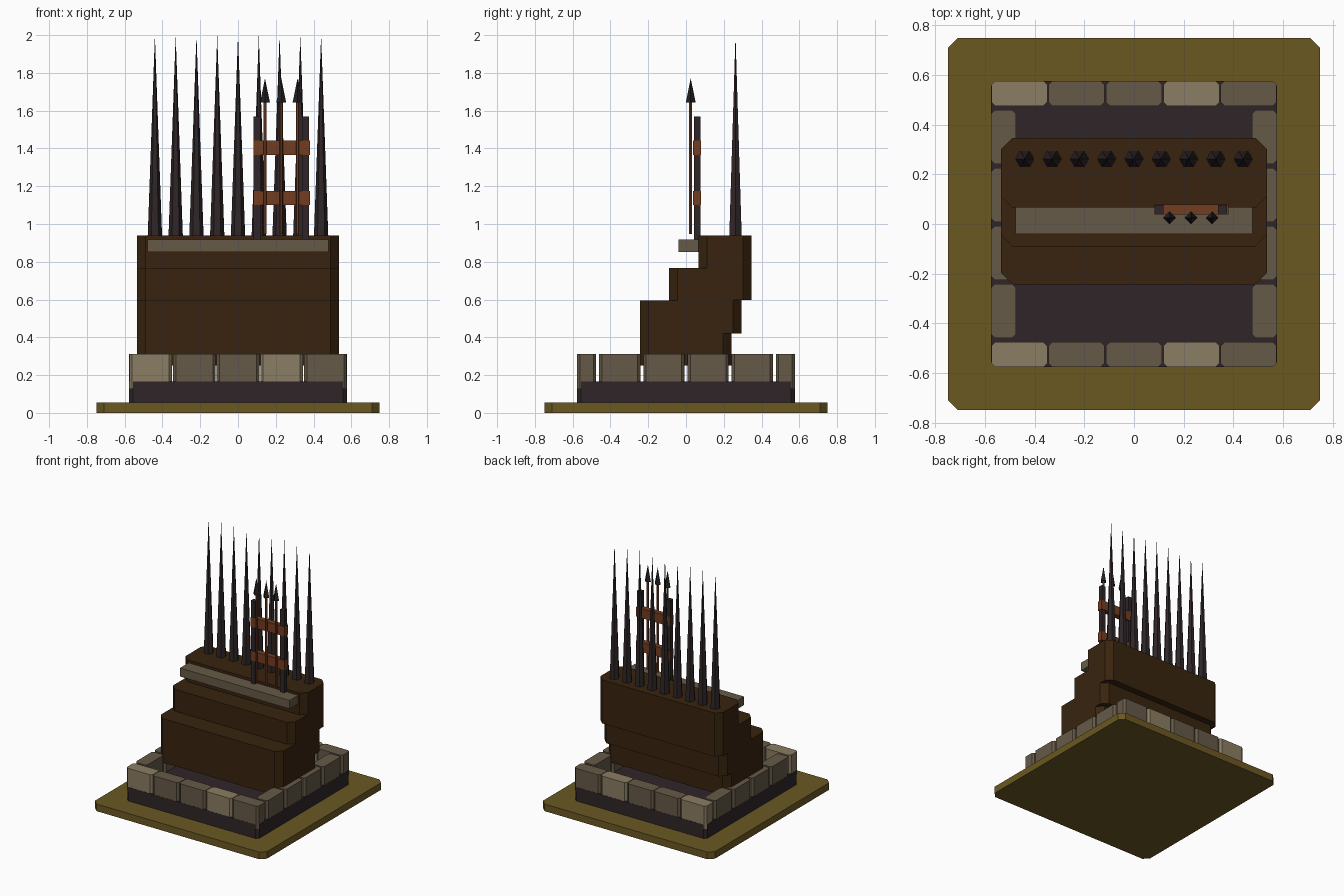
import bpy, bmesh, math

if "Cube" in bpy.data.objects:
    bpy.data.objects.remove(bpy.data.objects["Cube"])


def material(name, hexcol):
    m = bpy.data.materials.new(name)
    lin = []
    for i in (0, 2, 4):
        c = int(hexcol[i:i + 2], 16) / 255
        lin.append(c / 12.92 if c <= 0.04045 else ((c + 0.055) / 1.055) ** 2.4)
    m.diffuse_color = (*lin, 1)
    m.use_nodes = True
    m.node_tree.nodes["Principled BSDF"].inputs["Base Color"].default_value = m.diffuse_color
    return m


OLIVE = material("olive_ground", "6B5822")
DARK = material("dark_iron", "2F2527")
STONE = material("grey_stone", "665A48")
PALE = material("pale_stone", "8A7D63")
WOOD = material("dark_wood", "38240F")
RED = material("red_brown_wood", "733C20")
HEAD = material("black_iron", "232023")


def finish(bm, name, mat):
    bmesh.ops.recalc_face_normals(bm, faces=bm.faces)
    me = bpy.data.meshes.new(name)
    bm.to_mesh(me)
    bm.free()
    me.materials.append(mat)
    ob = bpy.data.objects.new(name, me)
    bpy.context.collection.objects.link(ob)
    return ob


def block(name, mat, x0, x1, y0, y1, z0, z1, c=0.0):
    """Upright box whose four vertical edges are cut by c."""
    if c:
        pts = [(x0 + c, y0), (x1 - c, y0), (x1, y0 + c), (x1, y1 - c),
               (x1 - c, y1), (x0 + c, y1), (x0, y1 - c), (x0, y0 + c)]
    else:
        pts = [(x0, y0), (x1, y0), (x1, y1), (x0, y1)]
    bm = bmesh.new()
    low = [bm.verts.new((x, y, z0)) for x, y in pts]
    top = [bm.verts.new((x, y, z1)) for x, y in pts]
    bm.faces.new(low[::-1])
    bm.faces.new(top)
    n = len(pts)
    for i in range(n):
        j = (i + 1) % n
        bm.faces.new((low[i], low[j], top[j], top[i]))
    return finish(bm, name, mat)


def cone(name, mat, x, y, z0, z1, r0, r1, sides):
    bm = bmesh.new()
    bmesh.ops.create_cone(bm, cap_ends=True, segments=sides, radius1=r0,
                          radius2=r1, depth=z1 - z0)
    # put a corner of the polygon on the x axis
    a = max(bm.verts, key=lambda v: v.co.xy.length).co
    turn = -math.atan2(a.y, a.x)
    c, s = math.cos(turn), math.sin(turn)
    for v in bm.verts:
        px, py = v.co.x, v.co.y
        v.co = (x + c * px - s * py, y + s * px + c * py, v.co.z + (z0 + z1) / 2)
    return finish(bm, name, mat)


# ground slab and plinth
block("ground_slab", OLIVE, -0.75, 0.75, -0.75, 0.75, 0, 0.056, 0.04)
block("plinth", DARK, -0.577, 0.577, -0.577, 0.577, 0.05, 0.165, 0.022)

# ring of stones: five along front and back, four along each side
for side, y in (("front", -0.526), ("back", 0.526)):
    for i in range(5):
        x = (i - 2) * 0.231
        block(f"{side}_stone_{i + 1}", PALE if i in (0, 3) else STONE,
              x - 0.113, x + 0.113, y - 0.05, y + 0.05, 0.13, 0.312, 0.015)
for side, x in (("left", -0.526), ("right", 0.526)):
    for i in range(4):
        y = (i - 1.5) * 0.234
        block(f"{side}_stone_{i + 1}", STONE, x - 0.05, x + 0.05,
              y - 0.109, y + 0.109, 0.13, 0.312, 0.015)

# three overlapping wooden tiers stepping backwards
for i, (y0, y1, z0, z1) in enumerate([(-0.243, 0.242, 0.25, 0.596),
                                      (-0.09, 0.294, 0.42, 0.768),
                                      (0.066, 0.347, 0.597, 0.94)]):
    block(f"wood_tier_{i + 1}", WOOD, -0.535, 0.535, y0, y1, z0, z1, 0.045)

# shelf
block("shelf", STONE, -0.478, 0.478, -0.04, 0.066, 0.852, 0.919)

# row of tall spikes
for i in range(9):
    cone(f"spike_{i + 1}", DARK, (i - 4) * 0.11, 0.262, 0.935, 2.0, 0.038, 0.0, 6)

# rack: two posts and two rails
for side, x in (("left", 0.1), ("right", 0.357)):
    block(f"rack_post_{side}", DARK, x - 0.018, x + 0.018, 0.042, 0.076, 0.915, 1.57)
for i, z in enumerate((1.138, 1.404)):
    block(f"rack_rail_{i + 1}", RED, 0.083, 0.38, 0.038, 0.079, z - 0.038, z + 0.038)

# three spears standing in the rack
for i, x in enumerate((0.143, 0.229, 0.315)):
    cone(f"spear_shaft_{i + 1}", RED, x, 0.025, 0.948, 1.66, 0.009, 0.009, 6)
    cone(f"spear_head_{i + 1}", HEAD, x, 0.025, 1.643, 1.772, 0.026, 0.0, 4)
